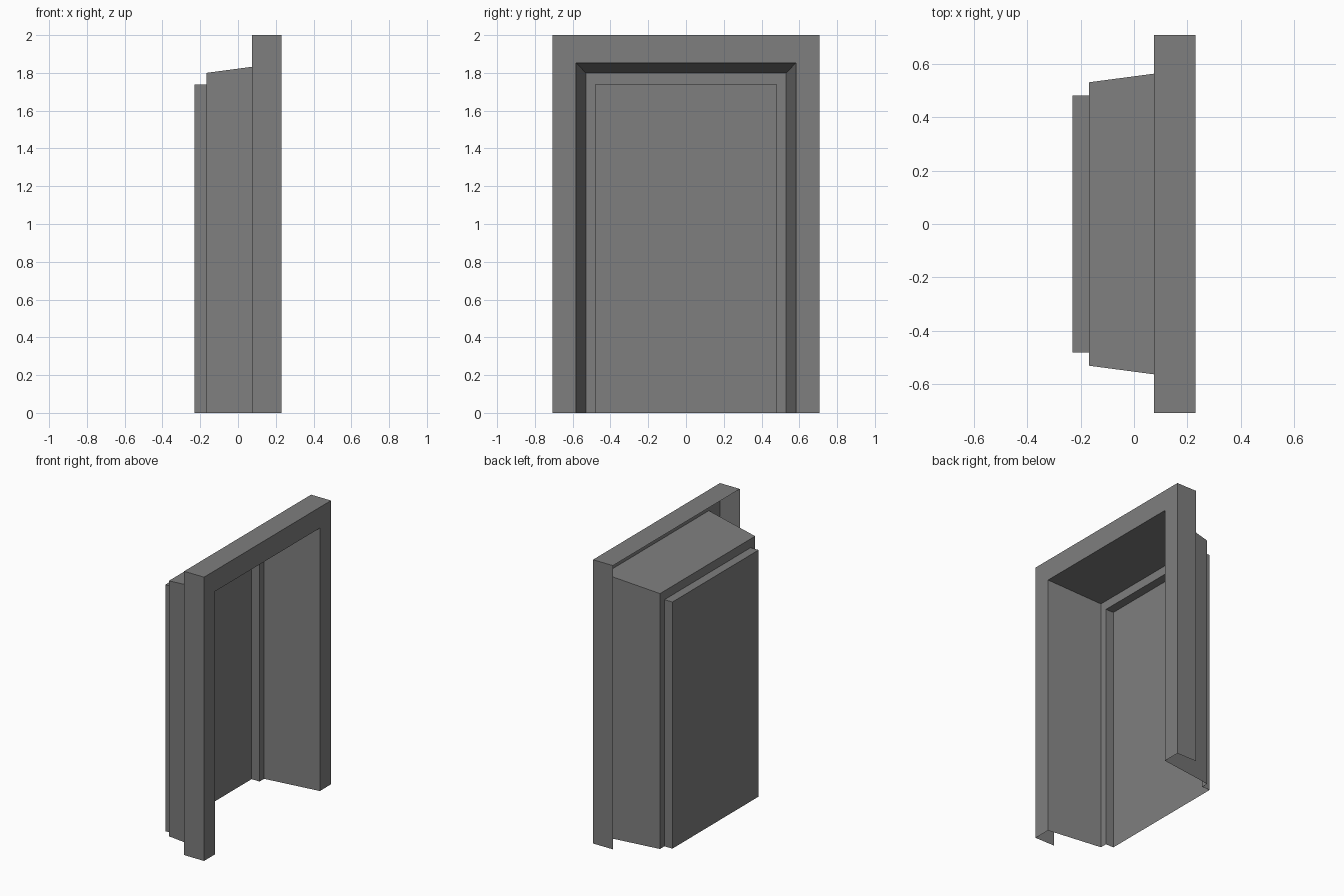
import bpy, bmesh

if "Cube" in bpy.data.objects:
    bpy.data.objects.remove(bpy.data.objects["Cube"])

# Dark grey shared by all parts
dark_grey = bpy.data.materials.new("dark_grey")
dark_grey.diffuse_color = (0.21, 0.21, 0.21, 1)
dark_grey.use_nodes = True
dark_grey.node_tree.nodes["Principled BSDF"].inputs["Base Color"].default_value = dark_grey.diffuse_color


def arch_shell(name, stations, cap=False):
    """Skin a thin, open-bottomed doorway shell through (x, half_width, top) arches."""
    bm = bmesh.new()
    arches = [[bm.verts.new((x, y, z)) for y, z in ((-w, 0), (-w, t), (w, t), (w, 0))]
              for x, w, t in stations]
    for a, b in zip(arches, arches[1:]):
        for i in range(3):
            bm.faces.new((a[i], b[i], b[i + 1], a[i + 1]))
    if cap:
        bm.faces.new(arches[-1][::-1])
    mesh = bpy.data.meshes.new(name)
    bm.to_mesh(mesh)
    bm.free()
    mesh.materials.append(dark_grey)
    obj = bpy.data.objects.new(name, mesh)
    bpy.context.collection.objects.link(obj)
    return obj


FRONT, FRAME_BACK, STEP, BACK = 0.23, 0.075, -0.168, -0.23
opening = (0.583, 1.853)
inner = (0.53, 1.80)
panel = (0.48, 1.738)

# Outer frame: side walls and front face, open behind
arch_shell("door_frame", [(FRAME_BACK, 0.707, 2.0), (FRONT, 0.707, 2.0), (FRONT, *opening)])

# Tapered reveal running back from the opening
arch_shell("tapered_reveal", [(FRONT, *opening), (STEP, *inner)])

# Step and recessed door panel
arch_shell("door_panel", [(STEP, *inner), (STEP, *panel), (BACK, *panel)], cap=True)
